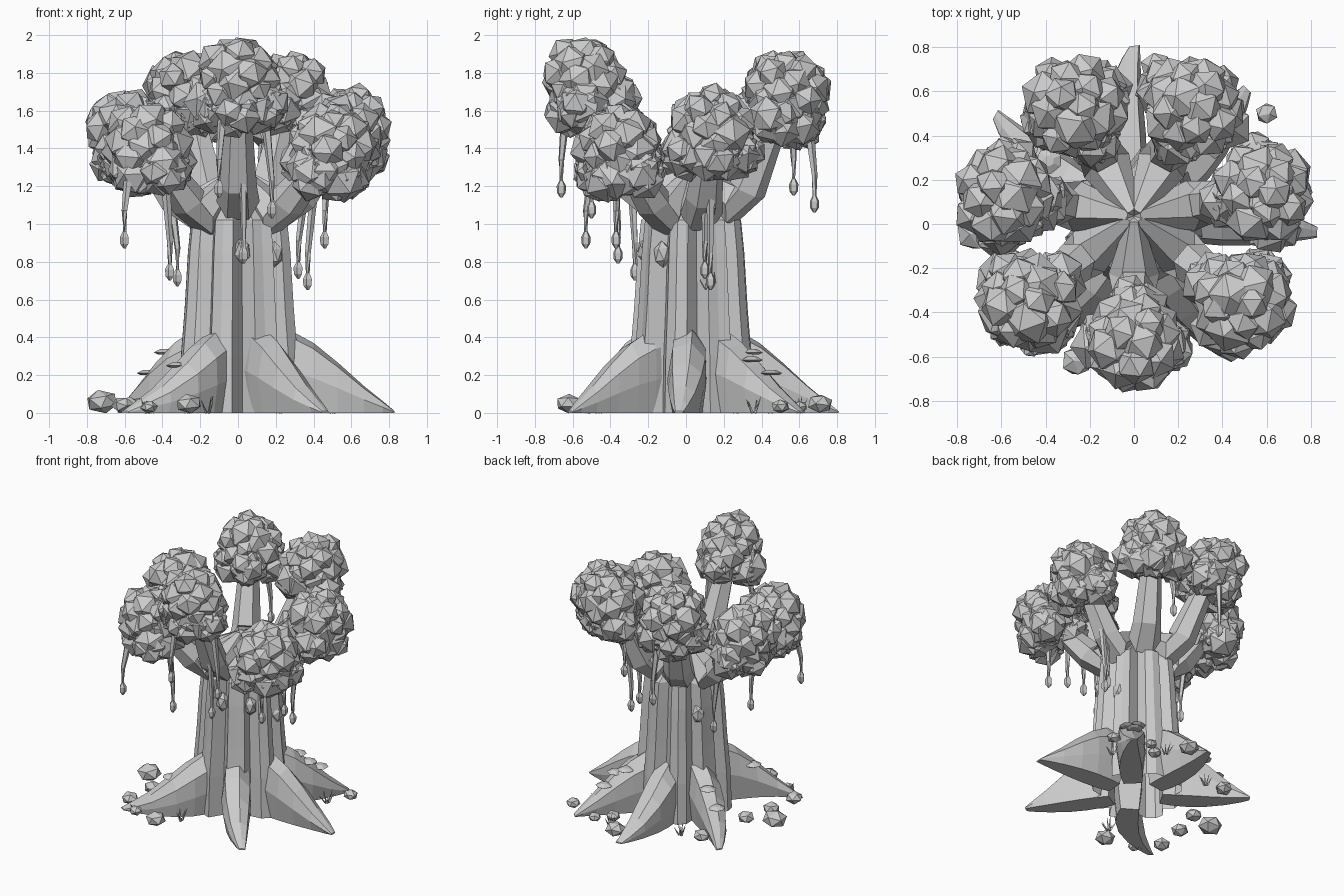
import bpy, bmesh, math, random
from mathutils import Vector, Matrix, Euler

random.seed(7)
cube = bpy.data.objects.get("Cube")
if cube:
    bpy.data.objects.remove(cube)

clay = bpy.data.materials.new("plain_grey")
clay.use_nodes = True
GREY = (0.6, 0.6, 0.6, 1)
clay.diffuse_color = GREY
clay.node_tree.nodes["Principled BSDF"].inputs["Base Color"].default_value = GREY


def finish(bm, name):
    bmesh.ops.recalc_face_normals(bm, faces=bm.faces)
    mesh = bpy.data.meshes.new(name)
    bm.to_mesh(mesh)
    bm.free()
    mesh.materials.append(clay)
    obj = bpy.data.objects.new(name, mesh)
    bpy.context.collection.objects.link(obj)


def loft(bm, rings, closed_base=True):
    """Skin a list of point rings and cap the ends."""
    rows = [[bm.verts.new(p) for p in ring] for ring in rings]
    n = len(rows[0])
    for a, b in zip(rows, rows[1:]):
        for i in range(n):
            j = (i + 1) % n
            bm.faces.new((a[i], a[j], b[j], b[i]))
    if closed_base:
        bm.faces.new(rows[0])
    bm.faces.new(rows[-1])


def tube(bm, points, radii, sides=7):
    points = [Vector(p) for p in points]
    rings = []
    for k, (p, r) in enumerate(zip(points, radii)):
        ahead = points[min(k + 1, len(points) - 1)]
        behind = points[max(k - 1, 0)]
        turn = (ahead - behind).to_track_quat("Z", "Y")
        rings.append([p + turn @ Vector((r * math.cos(a), r * math.sin(a), 0))
                      for a in (math.tau * i / sides for i in range(sides))])
    loft(bm, rings)


def blob(bm, centre, radius, scale=(1, 1, 1)):
    turn = Euler([random.uniform(0, 6) for _ in range(3)]).to_matrix().to_4x4()
    m = Matrix.Translation(centre) @ Matrix.Diagonal((*scale, 1)) @ turn
    bmesh.ops.create_icosphere(bm, subdivisions=1, radius=radius, matrix=m)


def leaf_ball(bm, centre, size, count):
    """Ball of faceted blobs spread evenly over a sphere."""
    blob(bm, centre, size * 0.8)
    for i in range(count):
        z = 1 - 2 * (i + 0.5) / count
        flat = math.sqrt(1 - z * z)
        way = Vector((flat * math.cos(2.4 * i), flat * math.sin(2.4 * i), z))
        s = random.uniform(0.08, 0.125)
        blob(bm, centre + way * (size - s * 0.92 + random.uniform(-0.02, 0.015)), s)


def polar(angle, r, z):
    return Vector((r * math.cos(angle), 0.035 + r * math.sin(angle), z))


# Trunk: plank-like ribs separated by narrow grooves, hollow underneath
bm = bmesh.new()
SIDES = 32
rib = [random.uniform(0.97, 1.08) if i % 4 else 0.78 for i in range(SIDES)]
rings = []
for z, r in ((0, 0.32), (0.3, 0.31), (0.55, 0.29), (0.85, 0.272), (1.02, 0.255), (1.16, 0.1)):
    rings.append([polar(math.tau * i / SIDES + 0.1, r * rib[i], z) for i in range(SIDES)])
loft(bm, rings, closed_base=False)
finish(bm, "trunk")

# Bark knots
bm = bmesh.new()
for angle, z in ((-40, 0.84), (20, 0.7), (-85, 0.86), (150, 0.8)):
    blob(bm, polar(math.radians(angle), 0.25, z), 0.06, (0.8, 0.8, 1.2))
finish(bm, "bark_knots")

# Buttress roots: angle, reach, sideways bend
ROOTS = ((-122, 0.79, -0.3), (-58, 0.78, 0.08), (-2, 0.83, -0.04),
         (45, 0.78, 0.08), (97, 0.78, -0.14), (150, 0.78, -0.14))
PROFILE = ((0.19, 0.46, 0.085), (0.28, 0.435, 0.1), (0.4, 0.37, 0.105),
           (0.53, 0.265, 0.095), (0.67, 0.14, 0.07), (0.77, 0.06, 0.045), (0.83, 0.01, 0.025))
SECTION = ((-0.75, 0), (-1, 0.5), (-0.75, 0.92), (0.2, 1), (0.9, 0.78), (0.95, 0.4), (0.75, 0))
for k, (deg, reach, bend) in enumerate(ROOTS):
    bm = bmesh.new()
    out = Vector((math.cos(math.radians(deg)), math.sin(math.radians(deg)), 0))
    side = Vector((-out.y, out.x, 0))
    rings = []
    for r, h, w in PROFILE:
        t = r / 0.83
        mid = Vector((0, 0.02, 0)) + out * t * reach + side * bend * (t ** 3 - 0.3 * t)
        rings.append([mid + side * w * s + Vector((0, 0, h * u)) for s, u in SECTION])
    loft(bm, rings)
    finish(bm, f"root_{k + 1}")

# Foliage clumps: a main ball with four lower lumps, each on a drooping then rising branch
CLUMPS = ((0, -0.54, 1.76), (0.49, -0.36, 1.41), (0.59, 0.14, 1.51), (0.27, 0.53, 1.69),
          (-0.27, 0.53, 1.69), (-0.58, 0.13, 1.49), (-0.48, -0.35, 1.42))
LUMPS = ((0, 0.06, -0.15), (90, 0.13, -0.13), (180, 0.15, -0.09), (270, 0.13, -0.13))
branches, foliage = bmesh.new(), bmesh.new()
for centre in CLUMPS:
    c = Vector(centre)
    angle = math.atan2(c.y - 0.03, c.x)
    elbow_z = 1 + 0.25 * (c.z - 1.4)
    tube(branches, [polar(angle, 0.01, 1.27), polar(angle, 0.26, elbow_z + 0.03),
                    polar(angle, 0.33, elbow_z + 0.11), c],
         [0.035, 0.115, 0.1, 0.06], 6)
    leaf_ball(foliage, c, 0.24, 28)
    for turn, reach, drop in LUMPS:
        a = angle + math.radians(turn)
        lump = c + Vector((reach * math.cos(a), reach * math.sin(a), drop))
        leaf_ball(foliage, lump, 0.15, 13)
finish(branches, "branches")
finish(foliage, "foliage")

# Hanging vines: x, y, tip height
VINES = ((-0.1, -0.66, 1.14), (0.18, -0.5, 1.03), (-0.6, -0.53, 0.87), (0.46, -0.37, 0.87),
         (0.03, -0.36, 0.79), (-0.36, -0.27, 0.7), (-0.32, 0.12, 0.67), (0.32, 0.1, 0.71),
         (0.37, 0.13, 0.65), (0.12, 0.57, 1.15), (-0.2, 0.68, 1.06))
bm = bmesh.new()
for x, y, tip in VINES:
    near = Vector(min(CLUMPS, key=lambda q: (q[0] - x) ** 2 + (q[1] - y) ** 2))
    top = near * 0.25 + Vector((x, y, near.z)) * 0.75
    top.z -= 0.1
    tube(bm, [top, (x, y, tip + 0.2), (x, y, tip + 0.07)], [0.03, 0.016, 0.01], 5)
    tube(bm, [(x, y, tip + 0.09), (x, y, tip + 0.06), (x, y, tip + 0.025), (x, y, tip)],
         [0.01, 0.026, 0.024, 0.006], 5)
finish(bm, "hanging_vines")

# Rocks around the base: x, y, radius
ROCKS = ((-0.72, -0.04, 0.085), (-0.61, -0.43, 0.06), (-0.26, -0.62, 0.07), (-0.47, -0.56, 0.045),
         (0.6, 0.5, 0.05), (0.1, 0.71, 0.07), (-0.44, 0.44, 0.06), (-0.52, 0.02, 0.06),
         (-0.58, -0.2, 0.06), (0.35, 0.6, 0.045), (0.25, 0.52, 0.05))
bm = bmesh.new()
for x, y, r in ROCKS:
    blob(bm, (x, y, r * 0.7), r, (1.05, 1, 0.75))
finish(bm, "rocks")

# Shelf mushrooms on the roots: angle, distance, height
bm = bmesh.new()
for deg, r, z in ((50, 0.41, 0.31), (42, 0.47, 0.27), (48, 0.56, 0.2), (147, 0.46, 0.31),
                  (150, 0.55, 0.2), (-130, 0.5, 0.24)):
    p = polar(math.radians(deg), r, z)
    tube(bm, [p, p + Vector((0, 0, 0.01)), p + Vector((0, 0, 0.028))], [0.04, 0.06, 0.025], 7)
finish(bm, "shelf_mushrooms")

# Grass tufts
bm = bmesh.new()
for x, y in ((-0.48, -0.52), (-0.16, -0.46), (-0.27, 0.45), (-0.46, 0.26), (0.22, 0.6), (0.5, 0.36)):
    for i in range(6):
        a = i * math.tau / 6 + random.random()
        lean = Vector((math.cos(a), math.sin(a), 0)) * random.uniform(0.02, 0.05)
        base = Vector((x, y, 0)) + lean * 0.3
        tube(bm, [base, base + lean + Vector((0, 0, random.uniform(0.05, 0.09)))], [0.008, 0.001], 3)
finish(bm, "grass_tufts")
